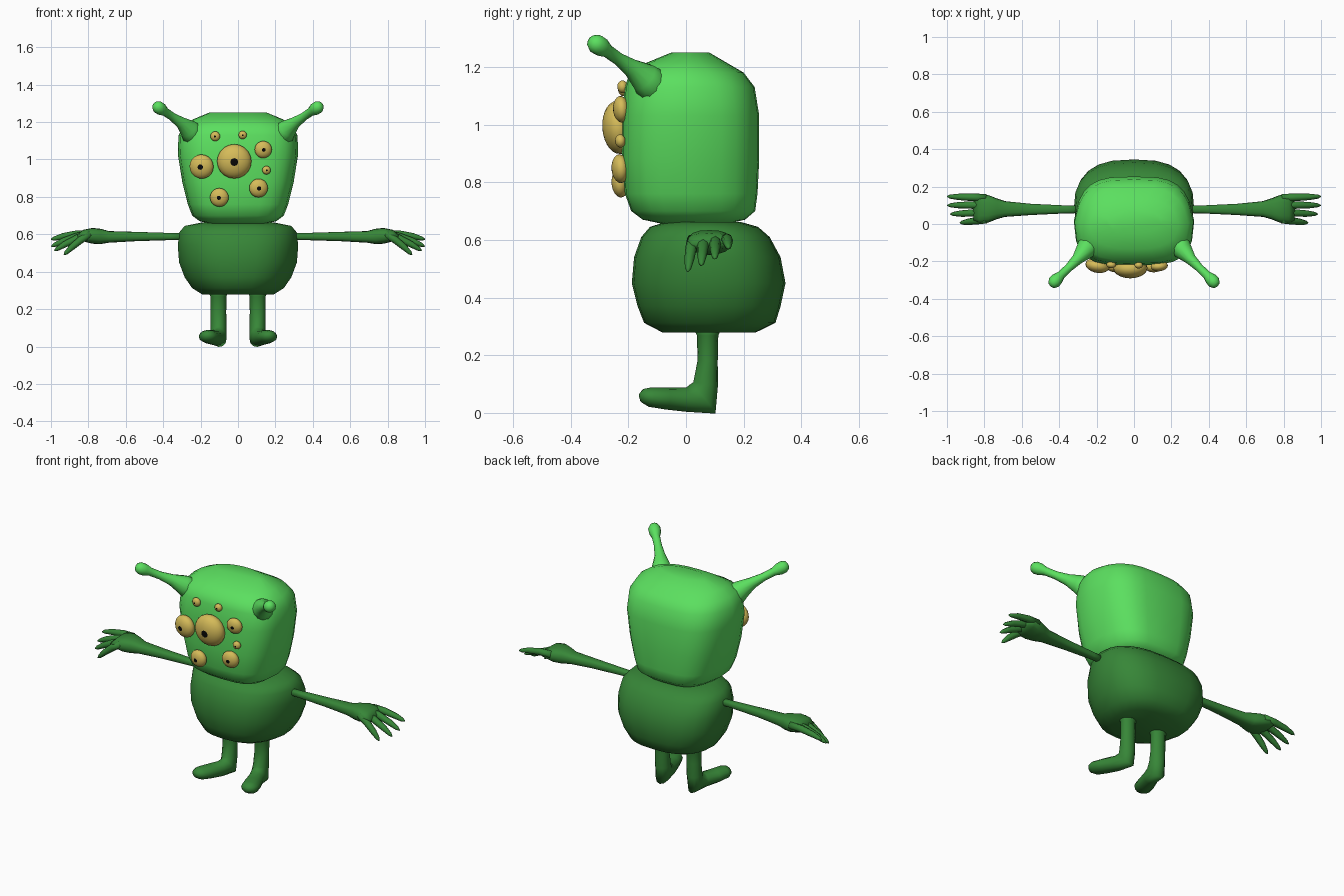
import bpy, bmesh, math
from mathutils import Vector, Matrix


def material(name, rgb):
    m = bpy.data.materials.new(name)
    m.diffuse_color = (*rgb, 1)
    return m


LIGHT = material("light_green", (0.105, 0.74, 0.115))
DARK = material("dark_green", (0.038, 0.24, 0.039))
YELLOW = material("eye_yellow", (0.67, 0.50, 0.10))
BLACK = material("pupil_black", (0.002, 0.002, 0.002))


def finish(bm, name, *mats):
    bmesh.ops.recalc_face_normals(bm, faces=bm.faces)
    for f in bm.faces:
        f.smooth = True
    me = bpy.data.meshes.new(name)
    bm.to_mesh(me)
    bm.free()
    for m in mats:
        me.materials.append(m)
    ob = bpy.data.objects.new(name, me)
    bpy.context.collection.objects.link(ob)
    return ob


def skin(rings, name, mat):
    """Bridge rings of points and cap both ends."""
    bm = bmesh.new()
    vs = [[bm.verts.new(p) for p in r] for r in rings]
    n = len(vs[0])
    for a, b in zip(vs, vs[1:]):
        for i in range(n):
            j = (i + 1) % n
            bm.faces.new((a[i], a[j], b[j], b[i]))
    bm.faces.new(vs[0])
    bm.faces.new(vs[-1])
    return finish(bm, name, mat)


def loft(name, mat, rows, front_taper, back_taper, n=24):
    """Stack rounded-square rings (z, half width, front y, back y, squareness)."""
    rings = []
    for z, hx, y0, y1, power in rows:
        ring = []
        for i in range(n):
            a = 2 * math.pi * i / n
            c, s = math.cos(a), math.sin(a)
            u = math.copysign(abs(c) ** (2 / power), c)
            v = math.copysign(abs(s) ** (2 / power), s)
            w = hx * (1 - (back_taper if v > 0 else front_taper) * abs(v))
            ring.append((u * w, (y0 + y1) / 2 + v * (y1 - y0) / 2, z))
        rings.append(ring)
    return skin(rings, name, mat)


def tube(name, mat, pts, hint, side=1, n=12, power=2):
    """Sweep ellipses (x, y, z, radius along hint, other radius)."""
    P = [Vector((p[0] * side, p[1], p[2])) for p in pts]
    rings = []
    for k, p in enumerate(pts):
        a, b = P[max(k - 1, 0)], P[min(k + 1, len(P) - 1)]
        t = (P[k] - a).normalized() + (b - P[k]).normalized()
        t.normalize()
        h = Vector(hint)
        h = (h - t * h.dot(t)).normalized()
        o = t.cross(h)
        ring = []
        for i in range(n):
            c, s = math.cos(2 * math.pi * i / n), math.sin(2 * math.pi * i / n)
            u = math.copysign(abs(c) ** (2 / power), c)
            v = math.copysign(abs(s) ** (2 / power), s)
            ring.append(P[k] + h * p[3] * u + o * p[4] * v)
        rings.append(ring)
    return skin(rings, name, mat)


# Body
loft("body", DARK, [
    (0.278, 0.19, -0.08, 0.24, 2.5), (0.312, 0.245, -0.145, 0.31, 2.6),
    (0.37, 0.285, -0.168, 0.328, 2.7), (0.45, 0.315, -0.188, 0.345, 2.7),
    (0.54, 0.322, -0.18, 0.328, 2.7), (0.61, 0.314, -0.155, 0.29, 2.7),
    (0.645, 0.285, -0.125, 0.25, 2.6), (0.662, 0.20, -0.07, 0.19, 2.5)], 0.17, 0)

# Head
loft("head", LIGHT, [
    (0.655, 0.14, -0.08, 0.14, 3), (0.67, 0.205, -0.15, 0.205, 3.2),
    (0.70, 0.245, -0.19, 0.24, 3.4), (0.76, 0.268, -0.212, 0.248, 3.4),
    (0.88, 0.298, -0.222, 0.254, 3.4), (1.03, 0.322, -0.222, 0.254, 3.4),
    (1.13, 0.318, -0.212, 0.238, 3.2), (1.18, 0.29, -0.195, 0.20, 3),
    (1.215, 0.24, -0.135, 0.14, 2.6), (1.25, 0.155, -0.05, 0.08, 2)], 0.04, 0.14)

# Eyes: x, z, radius, centre y, sideways turn in degrees
EYES = [(-0.02, 0.99, 0.092, -0.235, 0), (-0.195, 0.962, 0.065, -0.222, -10),
        (-0.10, 0.797, 0.050, -0.228, -4), (0.11, 0.847, 0.050, -0.228, 6),
        (0.135, 1.053, 0.046, -0.225, 6), (0.152, 0.943, 0.023, -0.228, 8),
        (0.025, 1.131, 0.022, -0.220, 0), (-0.122, 1.124, 0.026, -0.218, -5)]
for x, z, r, y, turn in EYES:
    bm = bmesh.new()
    bmesh.ops.create_uvsphere(bm, u_segments=20, v_segments=14, radius=1)
    for f in bm.faces:
        f.material_index = int(f.calc_center_median().z > 0.97)
    bmesh.ops.transform(bm, verts=bm.verts, matrix=(
        Matrix.Translation((x, y, z)) @ Matrix.Rotation(math.radians(turn), 4, 'Z')
        @ Matrix.Rotation(math.radians(94), 4, 'X')
        @ Matrix.Diagonal((r, r, max(r * 0.6, 0.018), 1))))
    finish(bm, "eye", YELLOW, BLACK)

# Fingers: base y, tip x, tip y, tip z
FINGERS = [(0.024, 0.930, 0.006, 0.490), (0.062, 0.982, 0.053, 0.512),
           (0.102, 0.998, 0.100, 0.535), (0.140, 1.000, 0.147, 0.572)]

for s, label in ((1, "left"), (-1, "right")):
    # Antenna with flared base and round tip
    tube(label + "_antenna", LIGHT, [
        (0.22, -0.09, 1.11, 0.075, 0.075), (0.266, -0.146, 1.165, 0.052, 0.050),
        (0.305, -0.19, 1.197, 0.032, 0.030), (0.35, -0.235, 1.228, 0.022, 0.022),
        (0.39, -0.273, 1.255, 0.023, 0.023), (0.41, -0.293, 1.268, 0.033, 0.033),
        (0.428, -0.312, 1.280, 0.034, 0.034), (0.440, -0.325, 1.288, 0.024, 0.024),
        (0.445, -0.330, 1.291, 0.008, 0.008)], (0, 0, 1), s)

    # Arm and palm
    tube(label + "_arm", DARK, [
        (0.28, 0.078, 0.588, 0.020, 0.018), (0.36, 0.078, 0.588, 0.021, 0.019),
        (0.55, 0.078, 0.588, 0.030, 0.025), (0.69, 0.08, 0.586, 0.042, 0.031),
        (0.735, 0.081, 0.588, 0.056, 0.041), (0.78, 0.081, 0.592, 0.074, 0.042),
        (0.825, 0.081, 0.592, 0.077, 0.032), (0.855, 0.081, 0.582, 0.064, 0.015)],
        (0, 1, 0), s, 16, 2.6)
    for by, tx, ty, tz in FINGERS:
        a, b = Vector((0.79, by, 0.602)), Vector((tx, ty, tz))
        pts = []
        for t, r in ((0, 0.021), (0.35, 0.020), (0.7, 0.017), (0.92, 0.011), (1, 0.003)):
            p = a.lerp(b, t)
            p.z += 0.010 * math.sin(math.pi * t)
            pts.append((*p, r, r))
        tube(label + "_finger", DARK, pts, (0, 1, 0), s, 8)

    # Leg flaring into the body and bending into an outward-turned foot
    tube(label + "_leg", DARK, [
        (0.105, 0.075, 0.31, 0.060, 0.055), (0.105, 0.075, 0.268, 0.043, 0.037),
        (0.105, 0.075, 0.18, 0.042, 0.035),
        (0.104, 0.068, 0.10, 0.043, 0.043), (0.104, 0.058, 0.048, 0.044, 0.067),
        (0.118, 0.000, 0.046, 0.043, 0.042), (0.145, -0.07, 0.050, 0.049, 0.038),
        (0.164, -0.125, 0.055, 0.048, 0.034), (0.171, -0.150, 0.060, 0.032, 0.024),
        (0.174, -0.160, 0.062, 0.010, 0.008)], (1, 0, 0), s)
